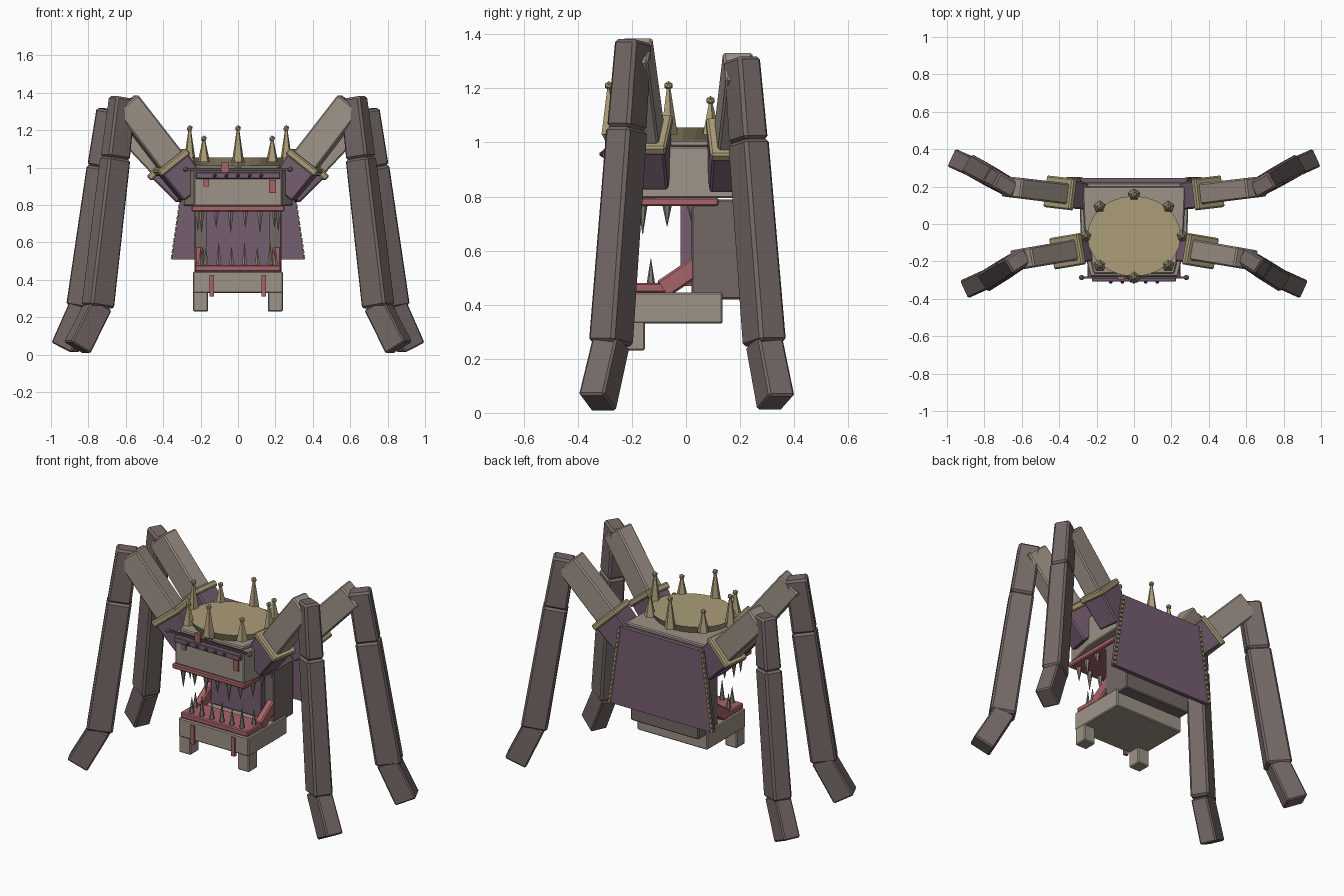
import bpy, bmesh, math
from mathutils import Vector, Matrix

if "Cube" in bpy.data.objects:
    bpy.data.objects.remove(bpy.data.objects["Cube"], do_unlink=True)


def material(name, r, g, b):
    m = bpy.data.materials.new(name)
    m.use_nodes = True
    m.diffuse_color = (r, g, b, 1)
    m.node_tree.nodes["Principled BSDF"].inputs["Base Color"].default_value = (r, g, b, 1)
    return m


STONE = material("pale_stone", .34, .29, .245)
DARK = material("dark_stone", .175, .14, .134)
PURPLE = material("purple_cloth", .18, .112, .165)
GOLD = material("old_gold", .41, .34, .19)
PINK = material("gum_pink", .39, .125, .14)
BONE = material("grey_bone", .25, .21, .19)
IRON = material("iron", .09, .08, .09)


def finish(name, bm, mat, bevel=0):
    bmesh.ops.recalc_face_normals(bm, faces=bm.faces)
    mesh = bpy.data.meshes.new(name)
    bm.to_mesh(mesh)
    bm.free()
    mesh.materials.append(mat)
    ob = bpy.data.objects.new(name, mesh)
    bpy.context.collection.objects.link(ob)
    if bevel:
        mod = ob.modifiers.new("bevel", "BEVEL")
        mod.width = bevel
        mod.segments = 1
    return ob


def box(name, x, y, z, mat, bevel=.006):
    """Box from (min, max) pairs."""
    bm = bmesh.new()
    bmesh.ops.create_cube(bm, size=1)
    for v in bm.verts:
        v.co = [s[0] if c < 0 else s[1] for c, s in zip(v.co, (x, y, z))]
    return finish(name, bm, mat, bevel)


def beam(name, p, q, width, depth, mat, taper=1, bevel=.008):
    """Box from p to q; width is horizontal, depth lies in the vertical plane."""
    p, q = Vector(p), Vector(q)
    axis = (q - p).normalized()
    side = Vector((0, 0, 1)).cross(axis).normalized()
    up = axis.cross(side)
    bm = bmesh.new()
    bmesh.ops.create_cube(bm, size=1)
    for v in bm.verts:
        end, t = (q, taper) if v.co.z > 0 else (p, 1)
        v.co = end + side * v.co.x * width * t + up * v.co.y * depth * t
    return finish(name, bm, mat, bevel)


def prism(name, outline, z0, z1, mat, bevel=.006):
    """Extrude a footprint upward."""
    bm = bmesh.new()
    f = bm.faces.new([bm.verts.new((x, y, z0)) for x, y in outline])
    top = bmesh.ops.extrude_face_region(bm, geom=[f])["geom"]
    for v in top:
        if isinstance(v, bmesh.types.BMVert):
            v.co.z = z1
    return finish(name, bm, mat, bevel)


def mirrored(half):
    return half + [(-x, y) for x, y in reversed(half)]


def cone(name, x, y, z0, z1, r0, r1, sides, mat, sx=1, sy=1):
    bm = bmesh.new()
    bmesh.ops.create_cone(bm, cap_ends=True, segments=sides, radius1=r0, radius2=r1,
                          depth=abs(z1 - z0))
    for v in bm.verts:
        v.co.x *= sx
        v.co.y *= sy
        if z1 < z0:
            v.co.z *= -1
        v.co += Vector((x, y, (z0 + z1) / 2))
    return finish(name, bm, mat)


def ball(name, x, y, z, r, mat):
    bm = bmesh.new()
    bmesh.ops.create_icosphere(bm, subdivisions=1, radius=r,
                               matrix=Matrix.Translation((x, y, z)))
    return finish(name, bm, mat)


# Head, throat and lower jaw
prism("head", mirrored([(.235, -.28), (.285, -.06), (.295, .22)]), .795, .985, STONE)
prism("head_rim", mirrored([(.215, -.265), (.265, -.05), (.275, .2)]), .985, 1.01, STONE)
prism("upper_gum", mirrored([(.248, -.29), (.248, .12)]), .765, .797, PINK)
box("throat_block", (-.232, .232), (.02, .21), (.42, .79), DARK)
box("mouth_lining", (-.17, .17), (-.02, .02), (.47, .77), PURPLE, 0)
box("lower_jaw", (-.24, .24), (-.24, .135), (.33, .445), STONE)
box("lower_gum", (-.23, .23), (-.235, -.07), (.445, .48), PINK)
for s in (-1, 1):
    xs = sorted((s * .16, s * .24))
    box("jaw_foot", xs, (-.235, -.152), (.23, .34), STONE)
    beam("jaw_hinge", (s * .208, -.09, .455), (s * .208, .095, .58), .045, .072, PINK)

# Teeth: upper row hangs, lower row stands
for i in range(6):
    x = (i - 2.5) * .078
    cone("upper_tooth", x, -.255, .77, .65 + .03 * (i % 2), .018, .001, 6, BONE)
    cone("lower_tooth", x * .88, -.205, .475, .575 + .025 * (i % 2), .016, .001, 6, BONE)
for s in (-1, 1):
    for y, tip in ((-.16, .66), (-.07, .69), (.02, .71)):
        cone("side_tooth", s * .215, y, .77, tip, .018, .001, 6, BONE)
    cone("lower_side_tooth", s * .2, -.13, .475, .57, .016, .001, 6, BONE)

# Brow trim, studs, rod and straps
box("brow_band", (-.225, .225), (-.308, -.275), (.94, .975), PURPLE, .004)
for i in range(5):
    ball("band_stud", (i - 2) * .062, -.31, .957, .011, IRON)
box("brow_rod", (-.28, .28), (-.292, -.28), (.985, .997), IRON, 0)
for s in (-1, 1):
    ball("rod_knob", s * .28, -.286, .991, .016, BONE)
for x, w, low, high, y in ((-.17, .014, .9, .945, -.28), (.185, .018, .865, .935, -.28),
                           (-.07, .018, .97, 1.03, -.29), (-.14, .013, .31, .425, -.24),
                           (.138, .013, .31, .425, -.24)):
    box("strap", (x - w, x + w), (y - .009, y + .01), (low, high), PINK, 0)

# Crown dish with eight spikes and a front gem
CY = -.065
cone("crown_dish", 0, CY, .97, 1.055, .8, 1, 24, GOLD, .25, .215)
for i in range(8):
    a = i * math.pi / 4
    x, y = .258 * math.cos(a), CY + .22 * math.sin(a)
    tip = 1.205 if i % 2 == 0 else 1.15
    cone("crown_spike", x, y, 1.03, tip, .034, .007, 5, GOLD)
    ball("spike_ball", x, y, tip + .005, .017, GOLD)
cone("crown_gem_top", 0, -.29, 1.03, 1.06, .042, .004, 4, STONE, 1, .5)
cone("crown_gem_bottom", 0, -.29, 1.03, .992, .042, .004, 4, STONE, 1, .5)

# Cape on the back, flaring downward, with edge trim
bm = bmesh.new()
bmesh.ops.create_cube(bm, size=1)
for v in bm.verts:
    low = v.co.z < 0
    v.co = ((.355 if low else .285) * (1 if v.co.x > 0 else -1),
            .232 + v.co.y * .026, .51 if low else .995)
finish("cape", bm, PURPLE)
for s in (-1, 1):
    for i in range(16):
        t = i / 16
        a = Vector((s * .352, .246, .512)).lerp(Vector((s * .282, .246, .99)), t)
        b = a + Vector((-s * .07, 0, .478)) / 22
        beam("cape_stitch", a, b, .012, .016, GOLD, bevel=0)

# Four legs: shoulder, knee, ankle and tip joints
JOINTS = {
    "front": ((.235, -.125, .872), (.6, -.187, 1.345), (.618, -.195, 1.375),
              (.75, -.278, .255), (.86, -.328, .037)),
    "back": ((.26, .15, .868), (.655, .197, 1.285), (.685, .207, 1.31),
             (.832, .29, .255), (.925, .332, .037)),
}
for s in (-1, 1):
    for part, pts in JOINTS.items():
        shoulder, elbow, knee, ankle, tip = [Vector((p[0] * s, p[1], p[2])) for p in pts]
        arm = elbow - shoulder
        cuff = shoulder + arm.normalized() * .19
        beam(part + "_sleeve", shoulder, cuff, .14, .165, PURPLE, 1.08)
        beam(part + "_cuff", cuff - arm * .02, cuff + arm * .045, .17, .2, GOLD)
        beam(part + "_upper_arm", cuff, elbow, .112, .15, STONE, .98)
        mid = knee.lerp(ankle, .29)
        beam(part + "_knee", knee, mid, .094, .125, DARK, 1.08, .012)
        beam(part + "_shin", mid, ankle, .105, .14, DARK, 1.07, .012)
        beam(part + "_foot", ankle.lerp(tip, -.06), tip, .1, .125, DARK, 1.04)
